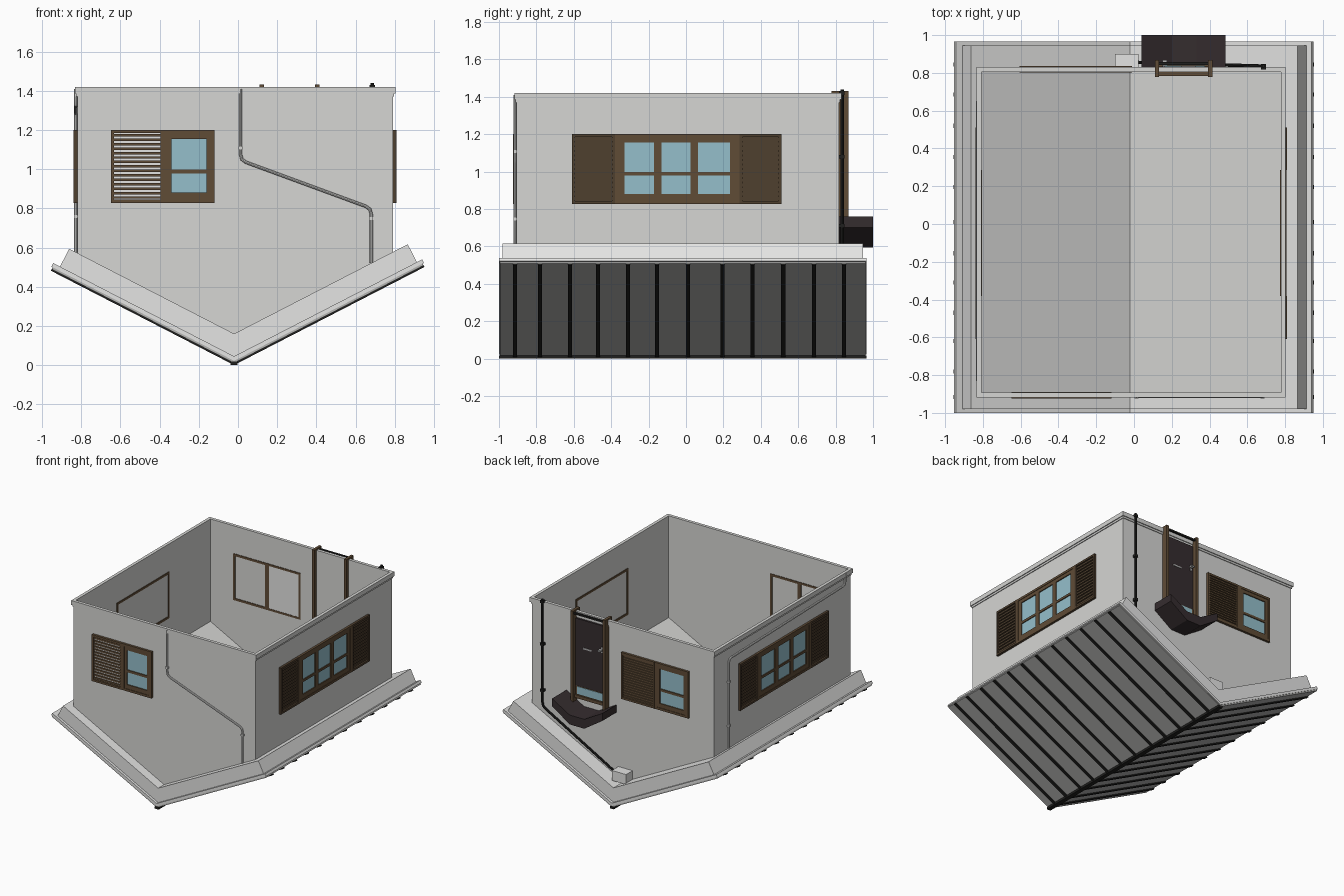
import bpy, bmesh, math
from mathutils import Vector, Matrix

if "Cube" in bpy.data.objects:
    bpy.data.objects.remove(bpy.data.objects["Cube"])

def mat(name, r, g, b):
    m = bpy.data.materials.new(name)
    m.diffuse_color = (r, g, b, 1)
    m.use_nodes = True
    m.node_tree.nodes["Principled BSDF"].inputs["Base Color"].default_value = m.diffuse_color
    return m

WALL = mat("wall_grey", .67, .67, .655)
TRIM = mat("trim_light_grey", .78, .78, .77)
BROWN = mat("frame_brown", .115, .072, .037)
DARKBROWN = mat("shutter_dark_brown", .078, .05, .028)
GLASS = mat("glass_blue", .30, .52, .60)
ROOF = mat("roof_grey", .46, .46, .45)
BLACK = mat("pipe_black", .014, .014, .013)
DOOR = mat("door_dark", .036, .026, .028)
METAL = mat("knob_metal", .45, .45, .45)

def finish(name, bm, m):
    bmesh.ops.recalc_face_normals(bm, faces=bm.faces)
    me = bpy.data.meshes.new(name)
    bm.to_mesh(me)
    bm.free()
    me.materials.append(m)
    o = bpy.data.objects.new(name, me)
    bpy.context.collection.objects.link(o)
    return o

def boxes(name, items, m):
    """items: (x0,x1,y0,y1,z0,z1)"""
    bm = bmesh.new()
    for x0, x1, y0, y1, z0, z1 in items:
        M = Matrix.Translation(((x0+x1)/2, (y0+y1)/2, (z0+z1)/2)) @ Matrix.Diagonal(
            (abs(x1-x0), abs(y1-y0), abs(z1-z0), 1))
        bmesh.ops.create_cube(bm, size=1, matrix=M)
    return finish(name, bm, m)

def prisms(name, profile, spans, m):
    """extrude an xz profile over each y span"""
    bm = bmesh.new()
    for y0, y1 in spans:
        a = [bm.verts.new((x, y0, z)) for x, z in profile]
        b = [bm.verts.new((x, y1, z)) for x, z in profile]
        n = len(a)
        bm.faces.new(a)
        bm.faces.new(b[::-1])
        for i in range(n):
            bm.faces.new((a[i], a[(i+1) % n], b[(i+1) % n], b[i]))
    return finish(name, bm, m)

# ---- V-shaped roof (the house stands upside down on its ridge) ----
CX, SL = -.02, .515
TH = math.atan(SL)
C, S = math.cos(TH), math.sin(TH)

def vee(z0, z1, left, right):
    def end(z, L, s):
        d = z * C
        return (CX + s * (C*L - S*d), S*L + C*d)
    return [end(z0, left, -1), (CX, z0), end(z0, right, 1),
            end(z1, right, 1), (CX, z1), end(z1, left, -1)]

prisms("roof_panel", vee(.01, .022, 1.052, 1.092), [(-.995, .96)], ROOF)
prisms("roof_edge_lip", vee(.022, .045, 1.059, 1.1), [(-1, .965)], TRIM)
prisms("roof_slab", vee(.045, .16, 1.02, 1.07), [(-.98, .945)], TRIM)
ribs = [-.915, -.78, -.62, -.47, -.31, -.155, .01, .195, .355, .52, .685, .845]
prisms("roof_ribs", vee(.0, .012, 1.052, 1.093), [(y-.011, y+.011) for y in ribs], BLACK)
boxes("ridge_cap", [(CX-.017, CX+.017, -1, .965, 0, .018)], BLACK)

# ---- walls and floor ----
X0, X1, Y0, Y1, TOP, T = -.82, .79, -.905, .818, 1.42, .012

def vz(x, z):
    return z + abs(x - CX) * SL

gable = [(X0, vz(X0, .155)), (CX, .155), (X1, vz(X1, .155)), (X1, TOP), (X0, TOP)]
prisms("gable_walls", gable, [(Y0, Y0+T), (Y1-T, Y1)], WALL)
boxes("side_walls", [(X0, X0+T, Y0+T, Y1-T, .57, TOP), (X1-T, X1, Y0+T, Y1-T, .57, TOP)], WALL)
prisms("inner_floor", [(X0+T, vz(X0, .15)), (CX, .15), (X1-T, vz(X1, .15)),
                       (X1-T, vz(X1-T, .195)), (CX, .195), (X0+T, vz(X0+T, .195))],
       [(Y0+T, Y1-T)], WALL)

def ring(z0, z1, o):
    return [(X0-o, X1+o, Y0-o, Y0, z0, z1), (X0-o, X1+o, Y1, Y1+o, z0, z1),
            (X0-o, X0, Y0, Y1, z0, z1), (X1, X1+o, Y0, Y1, z0, z1)]

boxes("wall_top_band", ring(1.385, TOP, .013) + ring(1.37, 1.385, .006), WALL)

# ---- windows and shutters, placed on a wall by (u, z, depth) ----
def on(wall, u0, u1, z0, z1, d0, d1):
    return {"front": (u0, u1, Y0-d1, Y0-d0, z0, z1), "back": (u0, u1, Y1+d0, Y1+d1, z0, z1),
            "right": (X1+d0, X1+d1, u0, u1, z0, z1), "left": (X0-d1, X0-d0, u0, u1, z0, z1)}[wall]

ZB, ZT, IN = .828, 1.2, -.016

def window(wall, u0, u1, panes):
    g0, g1, g2, g3 = .88, .978, .997, 1.155
    B = lambda *a: on(wall, *a)
    e = .018
    outer = [B(u0, u0+e, ZB, ZT, IN, .018), B(u1-e, u1, ZB, ZT, IN, .018),
             B(u0+e, u1-e, ZB, ZB+e, IN, .018), B(u0+e, u1-e, ZT-e, ZT, IN, .018)]
    sash = [B(u0+e, u1-e, ZB+e, g0, 0, .014), B(u0+e, u1-e, g1, g2, 0, .013),
            B(u0+e, u1-e, g3, ZT-e, 0, .014)]
    edges = [u0+e] + [v for p in panes for v in p] + [u1-e]
    sash += [B(a, b, g0, g3, 0, .014) for a, b in zip(edges[::2], edges[1::2])]
    boxes(wall + "_window_frame", outer + sash, BROWN)
    boxes(wall + "_window_glass", [B(a, b, g0, g3, .001, .006) for a, b in panes], GLASS)

def shutter(wall, tag, u0, u1, m, back, rows=14, fill=.6, inner=False):
    B = lambda *a: on(wall, *a)
    e, d = .016, (IN if inner else 0)
    frame = [B(u0, u0+e, ZB, ZT, d, .019), B(u1-e, u1, ZB, ZT, d, .019),
             B(u0+e, u1-e, ZB, ZB+e, d, .019), B(u0+e, u1-e, ZT-e, ZT, d, .019)]
    p = (ZT - ZB - 2*e) / rows
    slats = [B(u0+e, u1-e, ZB+e+i*p+p*(1-fill)/2, ZB+e+i*p+p*(1+fill)/2, 0, .012) for i in range(rows)]
    boxes(f"{wall}_{tag}_shutter", frame + slats, m)
    boxes(f"{wall}_{tag}_shutter_back", [B(u0+e, u1-e, ZB+e, ZT-e, 0, .004)], back)
    if inner:   # pale panel seen from the inside
        boxes(f"{wall}_{tag}_inner_panel", [B(u0+e, u1-e, ZB+e, ZT-e, -.014, -.011)], TRIM)

for side in ("right", "left"):
    window(side, -.38, .285, [(-.33, -.17), (-.13, .025), (.065, .235)])
    shutter(side, "near", -.61, -.38, DARKBROWN, DARKBROWN)
    shutter(side, "far", .285, .51, DARKBROWN, DARKBROWN)
window("front", -.38, -.12, [(-.34, -.16)])
shutter("front", "slatted", -.648, -.38, BROWN, TRIM, rows=15, fill=.55, inner=True)
window("back", -.605, -.305, [(-.56, -.35)])
shutter("back", "side", -.305, -.01, BROWN, BROWN, rows=18, inner=True)

# ---- back door with frame, transom window, knob and hood ----
K = lambda *a: on("back", *a)
boxes("door_frame", [K(.11, .132, .7, 1.432, -.04, .05), K(.393, .415, .7, 1.432, -.04, .05),
                     K(.132, .393, .735, .76, -.035, .03)], BROWN)
boxes("door_top_bar", [K(.132, .393, 1.405, 1.418, .025, .04)], BLACK)
boxes("door_panel", [K(.132, .393, .83, 1.365, 0, .016)], DOOR)
boxes("door_rail", [K(.132, .393, .76, .83, 0, .017)], BROWN)
boxes("door_glass", [K(.148, .377, .765, .825, .017, .021)], GLASS)
boxes("door_knob", [K(.15, .163, 1.15, 1.195, .016, .022), K(.15, .175, 1.168, 1.18, .022, .05)], METAL)
boxes("door_mail_slot", [K(.25, .325, 1.135, 1.147, .016, .02)], METAL)
prisms("door_hood", [(.04, .76), (.04, .70), (.2, .595), (.33, .595), (.485, .70), (.485, .76),
                     (.33, .67), (.2, .67)], [(Y1, 1.0)], DOOR)

# ---- pipes ----
def pipe(name, pts, r, m):
    pts = [Vector(p) for p in pts]
    path = [pts[0]]
    for a, p, b in zip(pts, pts[1:], pts[2:]):   # round each bend
        q0, q1 = p + (a-p).normalized()*.03, p + (b-p).normalized()*.03
        path += [q0, (q0 + q1 + 2*p) / 4, q1]
    path.append(pts[-1])
    cu = bpy.data.curves.new(name, 'CURVE')
    cu.dimensions = '3D'
    cu.bevel_depth, cu.bevel_resolution, cu.use_fill_caps = r, 2, True
    sp = cu.splines.new('POLY')
    sp.points.add(len(path) - 1)
    for q, p in zip(sp.points, path):
        q.co = (*p, 1)
    cu.materials.append(m)
    o = bpy.data.objects.new(name, cu)
    bpy.context.collection.objects.link(o)
    bpy.ops.object.select_all(action='DESELECT')
    o.select_set(True)
    bpy.context.view_layer.objects.active = o
    bpy.ops.object.convert(target='MESH')
    bpy.ops.object.shade_smooth_by_angle()

yf, xl, yb = Y0-.009, X0-.008, Y1+.018
pipe("front_pipe", [(.013, yf, 1.41), (.013, yf, 1.045), (.68, yf, .8), (.68, yf, .52)], .008, WALL)
pipe("left_pipe", [(xl, -.83, 1.41), (xl, -.83, 1.32), (xl, .64, 1.29), (xl, .64, .56)], .008, WALL)
pipe("back_pipe", [(.685, yb, 1.44), (.685, yb, .585), (-.0, yb+.02, .225)], .009, BLACK)
boxes("back_pipe_clamps", [(.672, .698, Y1, yb+.012, z, z+.02) for z in (.7, 1.07, 1.41)], BLACK)
boxes("left_pipe_clamps", [(X0-.017, X0, .629, .651, z, z+.015) for z in (.75, 1.1)], WALL)
boxes("front_pipe_clamps", [(.67, .69, Y0-.018, Y0, .74, .755), (.003, .023, Y0-.018, Y0, 1.1, 1.115)], WALL)
boxes("pipe_outlet_box", [(-.1, .025, Y1, .9, .19, .27)], TRIM)
